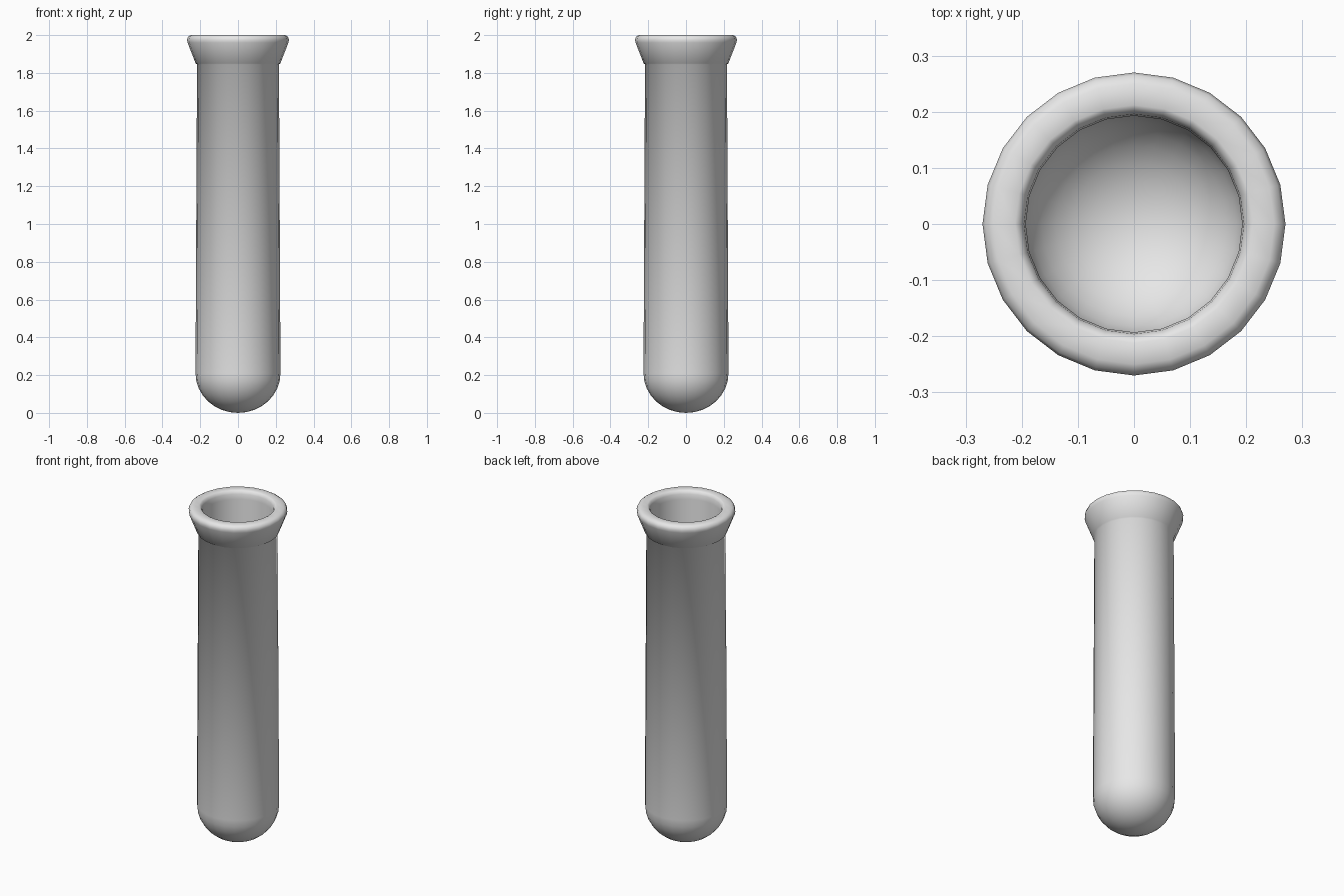
import bpy, bmesh
from math import sin, cos, pi, radians

SIDES = 24
STEPS = 8

cube = bpy.data.objects.get("Cube")
if cube:
    bpy.data.objects.remove(cube, do_unlink=True)

# Single grey material
grey = bpy.data.materials.new("light grey")
grey.use_nodes = True
colour = (0.8, 0.8, 0.8, 1)
grey.diffuse_color = colour
grey.node_tree.nodes["Principled BSDF"].inputs["Base Color"].default_value = colour


def bowl(radius, centre, depth):
    """Quarter arc from the axis out to the wall."""
    angles = [i * pi / 2 / STEPS for i in range(STEPS + 1)]
    return [(radius * sin(a), centre - depth * cos(a)) for a in angles]


# Profile: rounded bottom, slightly tapered wall, flared lip, inner wall and floor
outer = bowl(0.225, 0.21, 0.21)
lip = [(0.217, 1.845), (0.224, 1.85), (0.267, 1.96), (0.27, 1.975),
       (0.265, 1.991), (0.25, 2.0), (0.212, 2.0), (0.203, 1.995),
       (0.196, 1.98), (0.193, 1.95)]
inner = bowl(0.198, 0.21, 0.18)
profile = outer + lip + inner[::-1]

# Revolve the profile around the vertical axis
bm = bmesh.new()
verts = [bm.verts.new((r, 0, z)) for r, z in profile]
edges = [bm.edges.new(pair) for pair in zip(verts, verts[1:])]
bmesh.ops.spin(bm, geom=verts + edges, cent=(0, 0, 0), axis=(0, 0, 1),
               angle=2 * pi, steps=SIDES, use_merge=False)
bmesh.ops.remove_doubles(bm, verts=bm.verts, dist=0.0005)
bmesh.ops.recalc_face_normals(bm, faces=bm.faces)

mesh = bpy.data.meshes.new("test_tube")
bm.to_mesh(mesh)
bm.free()
mesh.materials.append(grey)

tube = bpy.data.objects.new("test_tube", mesh)
bpy.context.collection.objects.link(tube)
bpy.ops.object.select_all(action="DESELECT")
bpy.context.view_layer.objects.active = tube
tube.select_set(True)
bpy.ops.object.shade_smooth_by_angle(angle=radians(60))
